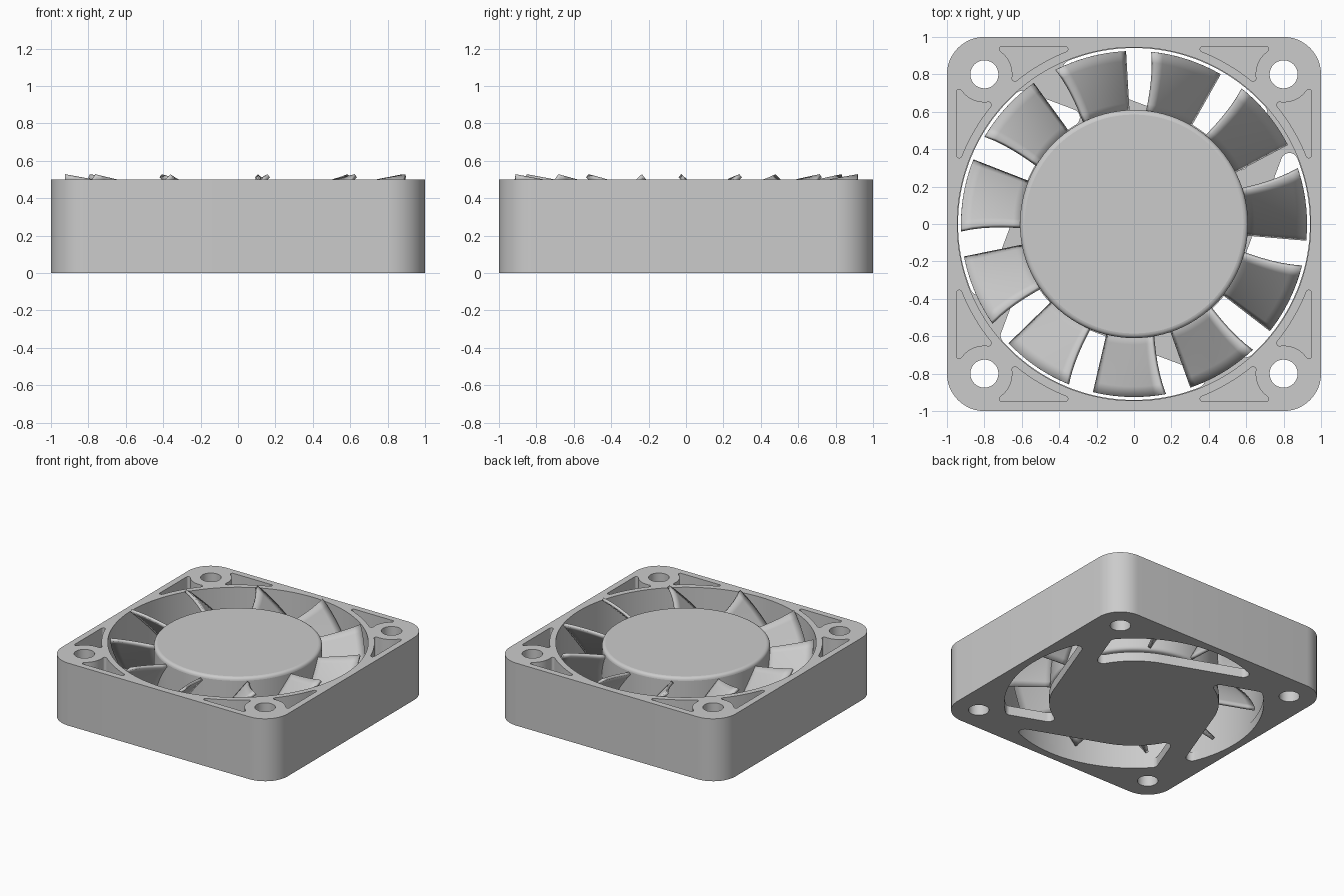
import bpy, bmesh
from math import sin, cos, atan2, sqrt, radians, degrees, pi

if "Cube" in bpy.data.objects:
    bpy.data.objects.remove(bpy.data.objects["Cube"])

H, T = 0.5, 0.075          # frame height, floor plate thickness
BORE, HUB = 0.945, 0.61


def arc(cx, cy, r, a0, a1, n):
    """Points on an arc, angles in degrees."""
    return [(cx + r * cos(radians(a0 + (a1 - a0) * i / n)),
             cy + r * sin(radians(a0 + (a1 - a0) * i / n))) for i in range(n + 1)]


def circle(cx, cy, r, n):
    return arc(cx, cy, r, 0, 360, n)[:-1]


def rotate(pts, deg):
    c, s = cos(radians(deg)), sin(radians(deg))
    return [(x * c - y * s, x * s + y * c) for x, y in pts]


def ang(x, y):
    return degrees(atan2(y, x))


def slot_outline():
    """Air opening: bounded by bore, hub disc and two strut edges, rounded corners."""
    d, ro, ri, w = 0.045, BORE - 0.004, HUB + 0.005, 0.46
    r1, r2, v = ro - d, ri + d, -w + d
    c1 = (r2, sqrt(r1 * r1 - r2 * r2))
    c2 = (sqrt(r1 * r1 - v * v), v)
    c3 = (sqrt(r2 * r2 - v * v), v)
    a1, a2, a3 = ang(*c1), ang(*c2), ang(*c3)
    p = arc(0, 0, ro, a2, a1, 24)
    p += arc(*c1, d, a1, 180, 8)[1:]
    p += arc(0, 0, ri, 0, a3, 16)
    p += arc(*c3, d, a3 + 180, 270, 8)[1:]
    p += arc(*c2, d, 270, 360 + a2, 8)[:-1]
    return p


def pocket_outline():
    """Corner pocket between the bore wall, a screw hole wall and the outer wall."""
    d, rb, rh, top, h = 0.015, 0.99, 0.15, 0.95, 0.8
    R, q, y = rb + d, rh + d, top - d
    A = (sqrt(R * R - y * y), y)
    B = (h - sqrt(q * q - (y - h) ** 2), y)
    D = h * sqrt(2)
    a = (R * R - q * q + D * D) / (2 * D)
    k = sqrt(R * R - a * a)
    C = ((a - k) / sqrt(2), (a + k) / sqrt(2))
    aA, aC = ang(*A), ang(*C)
    if C[0] > C[1]:
        C = (C[1], C[0])
    hC, hB = ang(C[0] - h, C[1] - h) % 360, ang(B[0] - h, B[1] - h)
    p = arc(0, 0, rb, aA, aC, 10)
    p += arc(*C, d, aC + 180, hC + 180, 6)[1:]
    p += arc(h, h, rh, hC, hB, 8)[1:]
    p += arc(*B, d, hB - 180, 90, 6)[1:]
    p += arc(*A, d, 90, aA + 180, 6)[:-1]
    return p


def finish(bm, name):
    me = bpy.data.meshes.new(name)
    bm.to_mesh(me)
    bm.free()
    ob = bpy.data.objects.new(name, me)
    bpy.context.collection.objects.link(ob)
    return ob


# Outlines of the frame
outer = []
for i, (sx, sy) in enumerate([(1, 1), (-1, 1), (-1, -1), (1, -1)]):
    outer += arc(0.8 * sx, 0.8 * sy, 0.2, 90 * i, 90 * i + 90, 12)
holes = [circle(0.8 * x, 0.8 * y, 0.075, 32) for x in (-1, 1) for y in (-1, 1)]
bore = circle(0, 0, BORE, 128)
slots = [rotate(slot_outline(), -20.6 + 90 * i) for i in range(4)]
one = pocket_outline()
pockets = [rotate(p, 90 * i) for i in range(4)
           for p in (one, [(y, x) for x, y in reversed(one)])]

# Frame: vertical walls plus flat caps at three levels
bm = bmesh.new()


def wall(loop, z0, z1):
    lo = [bm.verts.new((x, y, z0)) for x, y in loop]
    hi = [bm.verts.new((x, y, z1)) for x, y in loop]
    for i in range(len(loop)):
        j = (i + 1) % len(loop)
        bm.faces.new((lo[i], lo[j], hi[j], hi[i]))


def cap(loops, z):
    edges = []
    for loop in loops:
        vs = [bm.verts.new((x, y, z)) for x, y in loop]
        edges += [bm.edges.new((vs[i - 1], vs[i])) for i in range(len(vs))]
    bmesh.ops.triangle_fill(bm, edges=edges, use_beauty=True, normal=(0, 0, 1))


for lp in [outer] + holes:
    wall(lp, 0, H)
for lp in [bore] + pockets:
    wall(lp, T, H)
for lp in slots:
    wall(lp, 0, T)
cap([outer] + holes + slots, 0)
cap([outer, bore] + holes + pockets, H)
cap([bore] + slots, T)
for lp in pockets:
    cap([lp], T)
bmesh.ops.remove_doubles(bm, verts=bm.verts, dist=1e-5)
bmesh.ops.recalc_face_normals(bm, faces=bm.faces)
frame = finish(bm, "frame")

# Rotor hub with rounded rim, and its short shaft
bpy.ops.mesh.primitive_cylinder_add(vertices=96, radius=HUB, depth=H - 0.1,
                                    location=(0, 0, (H + 0.1) / 2))
hub = bpy.context.object
hub.name = "hub"
bev = hub.modifiers.new("rim", 'BEVEL')
bev.width, bev.segments, bev.limit_method = 0.025, 4, 'ANGLE'
bpy.ops.mesh.primitive_cylinder_add(vertices=32, radius=0.1, depth=0.06,
                                    location=(0, 0, 0.09))
shaft = bpy.context.object
shaft.name = "shaft"

# Eleven pitched, slightly cambered blades
bm = bmesh.new()
NR, NS = 6, 10
for b in range(11):
    grid = []
    for i in range(NR + 1):
        f = i / NR
        r = HUB - 0.02 + f * (0.925 - HUB + 0.02)
        ztop, zbot = 0.46 + 0.06 * f, 0.12
        head = 17.8 - 3.5 * f * (1 - f) + 0.6 * f
        row = []
        for j in range(NS + 1):
            s = j / NS
            a = radians(head + (-5 - head) * (1.25 * s - 0.25 * s * s) + b * 360 / 11)
            row.append(bm.verts.new((r * cos(a), r * sin(a), ztop + (zbot - ztop) * s)))
        grid.append(row)
    for i in range(NR):
        for j in range(NS):
            bm.faces.new((grid[i][j], grid[i][j + 1], grid[i + 1][j + 1], grid[i + 1][j]))
blades = finish(bm, "blades")
sol = blades.modifiers.new("thickness", 'SOLIDIFY')
sol.thickness, sol.offset = 0.022, 0

# Smooth shading with sharp edges kept
for ob in (frame, hub, shaft, blades):
    bpy.ops.object.select_all(action='DESELECT')
    ob.select_set(True)
    bpy.context.view_layer.objects.active = ob
    bpy.ops.object.shade_smooth_by_angle(angle=radians(30))
